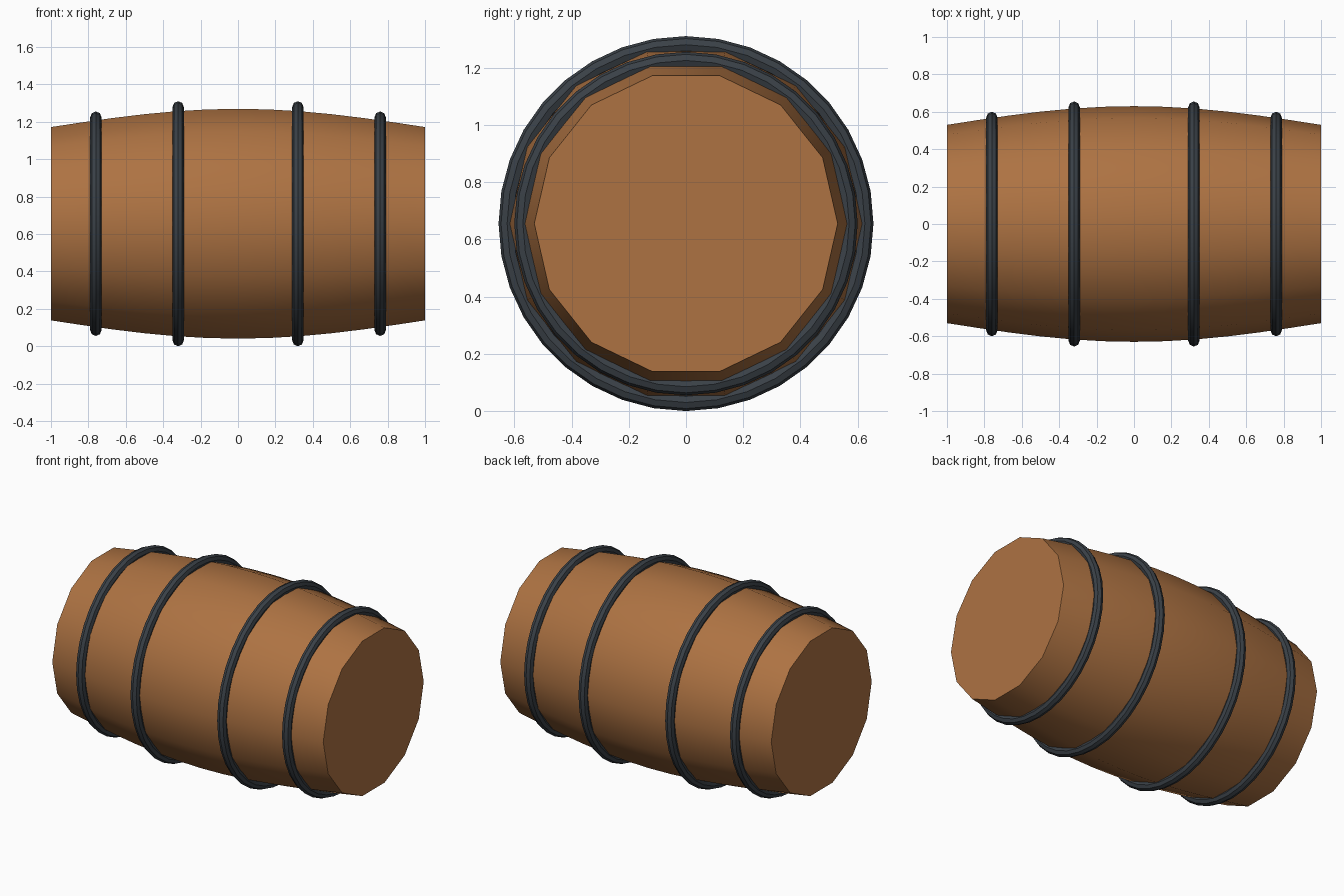
import bpy, bmesh, math

if "Cube" in bpy.data.objects:
    bpy.data.objects.remove(bpy.data.objects["Cube"])

CZ = 0.655   # height of the barrel axis


def material(name, rgb):
    m = bpy.data.materials.new(name)
    m.diffuse_color = (*rgb, 1)
    m.use_nodes = True
    m.node_tree.nodes["Principled BSDF"].inputs["Base Color"].default_value = m.diffuse_color
    return m


wood = material("brown wood", (0.42, 0.17, 0.055))
iron = material("dark iron", (0.042, 0.052, 0.063))


def finish(obj, mat):
    obj.data.materials.append(mat)
    bpy.ops.object.select_all(action='DESELECT')
    obj.select_set(True)
    bpy.context.view_layer.objects.active = obj
    bpy.ops.object.shade_smooth_by_angle(angle=math.radians(30))


# Barrel body: 14-sided bulging profile swept along x, with flat heads
SIDES, STEPS = 14, 12
bm = bmesh.new()
rings = []
for i in range(STEPS + 1):
    x = -1 + 2 * i / STEPS
    r = 0.53 + 0.1 * math.cos(x * math.pi / 2)
    rings.append([bm.verts.new((x, r * math.cos(a), CZ + r * math.sin(a)))
                  for a in (2 * math.pi * k / SIDES for k in range(SIDES))])
for a, b in zip(rings, rings[1:]):
    for k in range(SIDES):
        n = (k + 1) % SIDES
        bm.faces.new((a[k], a[n], b[n], b[k]))
bm.faces.new(rings[0])
bm.faces.new(rings[-1])
bmesh.ops.recalc_face_normals(bm, faces=bm.faces)
mesh = bpy.data.meshes.new("barrel_body")
bm.to_mesh(mesh)
bm.free()
body = bpy.data.objects.new("barrel_body", mesh)
bpy.context.collection.objects.link(body)
finish(body, wood)

# Four iron hoops, mirrored about the middle
for label, x, radius in (("end", 0.76, 0.57), ("middle", 0.32, 0.625)):
    for side, s in (("left", -1), ("right", 1)):
        bpy.ops.mesh.primitive_torus_add(
            major_radius=radius, minor_radius=0.03,
            major_segments=36, minor_segments=8,
            location=(s * x, 0, CZ), rotation=(0, math.pi / 2, 0))
        hoop = bpy.context.object
        hoop.name = f"{label}_hoop_{side}"
        finish(hoop, iron)
